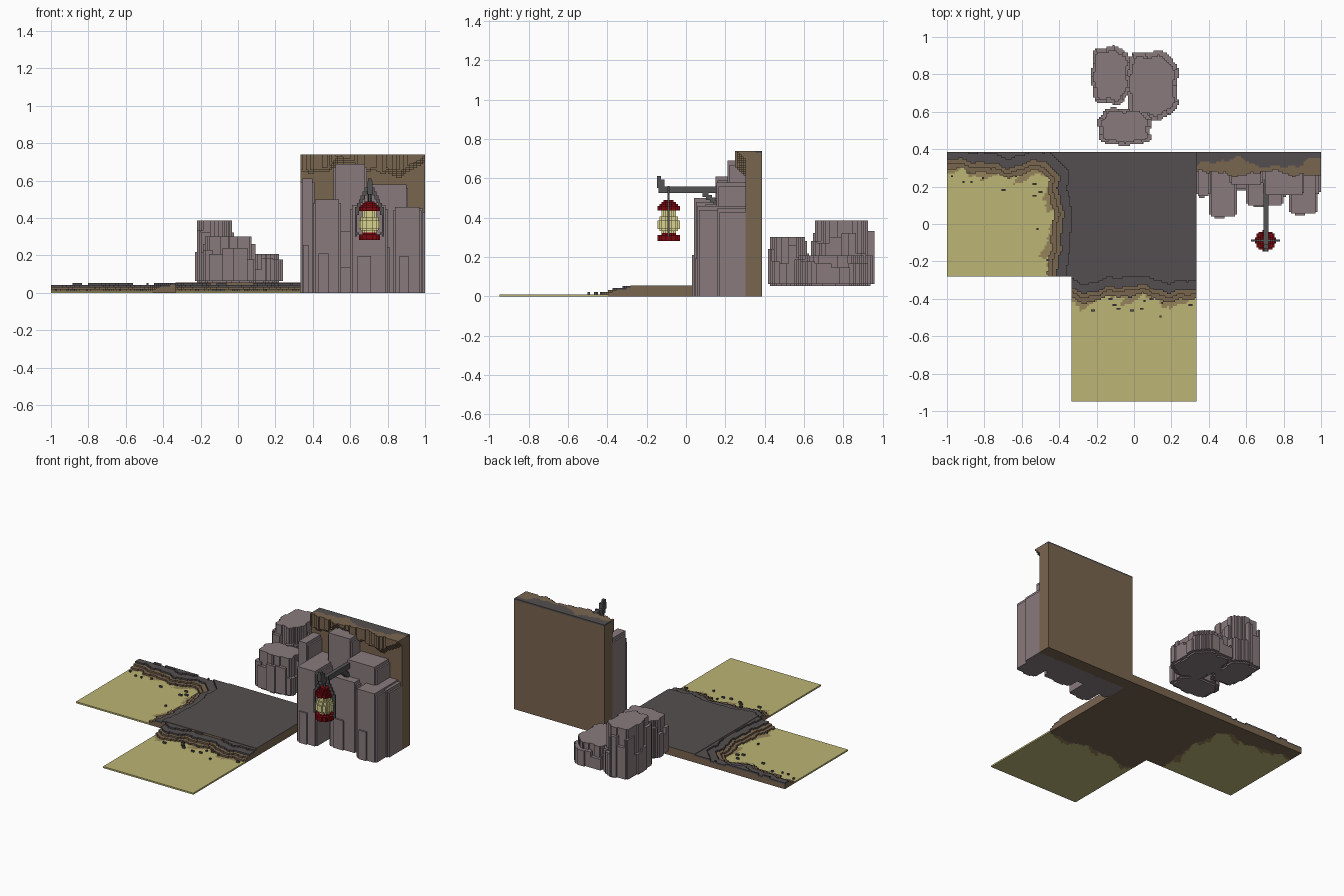
import bpy, bmesh, math, random
from mathutils import Vector

if "Cube" in bpy.data.objects:
    bpy.data.objects.remove(bpy.data.objects["Cube"])
random.seed(4)

V = 2 / 192                    # voxel size; three 64-voxel tiles span the width
OX, OY = -1.0, -91 * V         # corner of the voxel grid


def lin(c):
    return c / 12.92 if c <= 0.04045 else ((c + 0.055) / 1.055) ** 2.4


def material(name, code):
    col = [lin(int(code[k:k + 2], 16) / 255) for k in (0, 2, 4)] + [1]
    m = bpy.data.materials.new(name)
    m.use_nodes = True
    m.diffuse_color = col
    bsdf = m.node_tree.nodes["Principled BSDF"]
    bsdf.inputs["Base Color"].default_value = col
    bsdf.inputs["Roughness"].default_value = 0.9
    return m


MATS = [material(n, c) for n, c in (
    ("dark ground", "544f50"), ("brown earth", "79654f"), ("damp sand", "95845a"),
    ("pale sand", "bcb575"), ("grey rock", "887a7d"), ("lantern red", "790a10"),
    ("lantern glass", "d9d28f"), ("dark iron", "555354"))]
DARK, EARTH, DAMP, SAND, ROCK, RED, GLASS, IRON = range(8)


def finish(name, bm):
    """Turn a bmesh into an object that keeps only the materials it uses."""
    used = sorted({f.material_index for f in bm.faces})
    for f in bm.faces:
        f.material_index = used.index(f.material_index)
    me = bpy.data.meshes.new(name)
    bm.to_mesh(me)
    bm.free()
    for u in used:
        me.materials.append(MATS[u])
    ob = bpy.data.objects.new(name, me)
    bpy.context.collection.objects.link(ob)
    return ob


def boxes(name, spans, mat, top=None):
    """Axis-aligned boxes given as (x0, x1, y0, y1, z0, z1)."""
    bm = bmesh.new()
    for x0, x1, y0, y1, z0, z1 in spans:
        for v in bmesh.ops.create_cube(bm, size=1)["verts"]:
            v.co = Vector((x1 if v.co.x > 0 else x0, y1 if v.co.y > 0 else y0,
                           z1 if v.co.z > 0 else z0))
    bm.normal_update()
    for f in bm.faces:
        f.material_index = top if top is not None and f.normal.z > 0.5 else mat
    return finish(name, bm)


def voxels(name, cells):
    """Skin of a voxel set {(i, j, k): material}."""
    bm, verts = bmesh.new(), {}

    def vert(p):
        if p not in verts:
            verts[p] = bm.verts.new((OX + p[0] * V, OY + p[1] * V, p[2] * V))
        return verts[p]

    for c, mat in cells.items():
        for axis in range(3):
            a, b = (axis + 1) % 3, (axis + 2) % 3
            for side in (0, 1):
                n = list(c)
                n[axis] += 2 * side - 1
                if tuple(n) in cells:
                    continue
                ring = []
                for da, db in ((0, 0), (1, 0), (1, 1), (0, 1)):
                    p = list(c)
                    p[axis] += side
                    p[a] += da
                    p[b] += db
                    ring.append(vert(tuple(p)))
                bm.faces.new(ring if side else ring[::-1]).material_index = mat
    return finish(name, bm)


def wave(u):
    return 0.018 * math.sin(13 * u + 1) + 0.009 * math.sin(31 * u) + 0.005 * math.sin(67 * u)


# --- ground: paved middle tile and two sand tiles with ragged earth banks
T = 64 * V
YB = OY + 128 * V
boxes("middle_ground", [(-T / 2, T / 2, YB - T, YB, 0, 5.3 * V)], EARTH, DARK)


def sand_tile(name, i0, j0, bank):
    cells, loose = {}, []
    for i in range(i0, i0 + 64):
        for j in range(j0, j0 + 64):
            x, y = OX + (i + 0.5) * V, OY + (j + 0.5) * V
            d = bank(x, y)                       # distance inside the bank
            if d > 0:
                h = 5 if d > 0.05 else 4
            else:
                h = 3 if d > -0.025 else 2 if d > -0.05 else 1
            ground = EARTH if h > 1 else DAMP if d > -0.065 + 1.3 * wave(2 * x - 2 * y) else SAND
            for k in range(h):
                cells[i, j, k] = DARK if d > 0 and k == h - 1 else ground
            if -0.14 < d < -0.05:
                loose.append((i, j, h))
    for i, j, h in random.sample(loose, 12):     # scattered pebbles
        for di in range(random.choice((1, 2))):
            if (i + di, j, 0) in cells:
                cells[i + di, j, h] = DARK
    voxels(name, cells)


sand_tile("right_sand_tile", 0, 64, lambda x, y: max(
    y - 0.325 - wave(x), x + 0.395 - 0.7 * wave(y + 1),
    (y - 0.325 + x + 0.395) * 0.7 + 0.05))
sand_tile("front_sand_tile", 64, 0, lambda x, y: y + 0.345 + wave(x + 0.3))

# --- cliff: earth slab, overhanging lip with a ragged dark top
boxes("cliff_wall", [(T / 2, 1, OY + 120 * V, YB, 0, 70 * V)], EARTH)
lip = {}
for i in range(128, 192):
    x = OX + i * V
    front = 117 + round(70 * wave(1.4 * x))
    edge = 121 + round(140 * wave(x + 0.5))
    for j in range(min(front, 119), 128):
        drop = 1 if j >= 120 else 6 + round(150 * wave(x + 0.2)) + j - 117
        for k in range(71 - max(drop, 1), 71):
            lip[i, j, k] = DARK if k == 70 and j > max(edge, front + 1) else EARTH
voxels("cliff_lip", lip)

# --- rock columns against the cliff: (x0, x1, front y, height)
crags = [(0.333, 0.41, 0.15, 0.61), (0.40, 0.55, 0.04, 0.50), (0.51, 0.69, 0.21, 0.69),
         (0.60, 0.80, 0.10, 0.47), (0.69, 0.91, 0.155, 0.58), (0.83, 0.98, 0.055, 0.46),
         (0.91, 1.0, 0.16, 0.45), (0.333, 1.0, 0.19, 0.33)]
spans = []
for x0, x1, y0, h in crags:
    spans.append((x0 + V, x1 - V, y0, 0.302, 0, h))               # main body
    spans.append((x0, x1, y0 + V, 0.302, 0, h - 2 * V))           # notched corners
    w = (x1 - x0) * 0.4
    spans.append((x0 + w * 0.5, x0 + w * 1.4, y0 - V, y0 + V, 0, h * 0.42))  # raised chip
boxes("cliff_rocks", spans, ROCK)


# --- boulders: ragged rounded stacks with lower ledges round the rim
def boulder(cells, cx, cy, rx, ry, h, seed):
    rnd = random.Random(seed)
    ledges = [rnd.uniform(0.45, 0.92) for _ in range(14)]
    top = round(h / V)
    for i in range(60, 130):
        for j in range(110, 190):
            u, v = (OX + (i + 0.5) * V - cx) / rx, (OY + (j + 0.5) * V - cy) / ry
            a = math.atan2(v, u)
            r = (abs(u) ** 3.5 + abs(v) ** 3.5) ** (1 / 3.5)
            r += 0.05 * (1 + math.sin(7 * a + seed)) * (r > 0.5)
            if r > 1.03:
                continue
            ledge = ledges[int((a + math.pi) / 6.2832 * 13.99)]
            n = top if r < 0.88 else 5 + round((top - 5) * ledge)
            for k in range(6 if r > 0.9 else 5, n):
                cells[i, j, k] = ROCK


for name, spec in (("tall_boulder", (-0.125, 0.795, 0.105, 0.155, 0.39, 1)),
                   ("wide_boulder", (0.095, 0.74, 0.14, 0.185, 0.208, 2)),
                   ("near_boulder", (-0.05, 0.52, 0.145, 0.10, 0.30, 3))):
    cells = {}
    boulder(cells, *spec)
    voxels(name, cells)

# --- hanging lantern built from voxel discs
CI, CJ = 163, 82


def discs(name, start, radii, mat):
    cells = {}
    for n, r in enumerate(radii):
        for i in range(-r, r + 1):
            for j in range(-r, r + 1):
                if i * i + j * j <= (r + 0.3) ** 2:
                    cells[CI + i, CJ + j, start + n] = mat
    voxels(name, cells)


discs("lantern_base", 27, (5, 5, 5, 3), RED)
discs("lantern_glass", 31, (3, 4, 5, 5, 5, 5, 4, 4, 3, 3, 3), GLASS)
discs("lantern_cap", 42, (5, 5, 4, 3, 2), RED)

# Wire bail around the lantern, mirrored left and right
bail = {}
for s in (-1, 1):
    for k in range(29, 41):
        bail[CI + 7 * s, CJ, k] = IRON
    for n in range(6, 8):
        bail[CI + n * s, CJ, 30] = IRON
    for k in range(40, 54):
        n = 7 - max(0, k - 42) // 2
        for m in (n, max(n - 1, 0)):
            bail[CI + m * s, CJ, k] = IRON
for k in range(47, 54):
    bail[CI, CJ, k] = IRON
voxels("lantern_bail", bail)

# Bracket arm with upturned tip and stepped brace
arm = [(0.692, 0.718, -0.14, 0.24, 0.525, 0.56),
       (0.692, 0.718, -0.148, -0.11, 0.55, 0.595),
       (0.695, 0.715, -0.148, -0.128, 0.59, 0.612)]
arm += [(0.694, 0.716, 0.085 + n * 0.018, 0.115 + n * 0.018, 0.505 - n * 0.014, 0.53 - n * 0.014)
        for n in range(4)]
boxes("lantern_bracket", arm, IRON)
